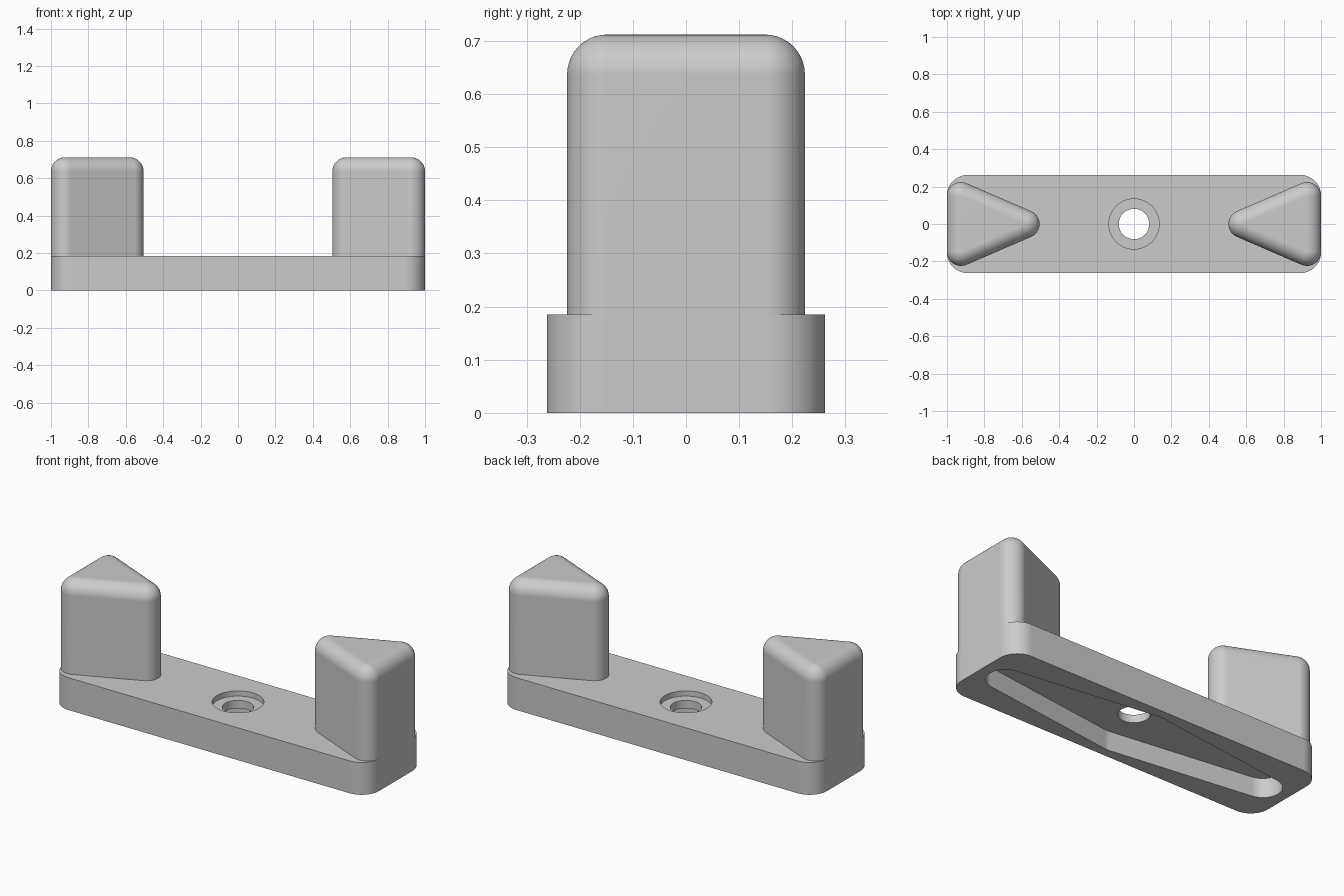
import bpy, bmesh, math
from mathutils import Vector

cube = bpy.data.objects.get("Cube")
if cube:
    bpy.data.objects.remove(cube, do_unlink=True)

GREY = (0.6, 0.6, 0.6, 1)
grey = bpy.data.materials.new("plain grey")
grey.use_nodes = True
grey.diffuse_color = GREY
grey.node_tree.nodes["Principled BSDF"].inputs["Base Color"].default_value = GREY


def outline(centres, r, steps=12):
    """Rounded convex outline around counter-clockwise corner centres."""
    pts, n = [], len(centres)
    for i, c in enumerate(centres):
        c = Vector(c)
        into = c - Vector(centres[i - 1])
        out = Vector(centres[(i + 1) % n]) - c
        start = math.atan2(-into.x, into.y)
        turn = (math.atan2(-out.x, out.y) - start) % math.tau
        for k in range(steps + 1):
            a = start + turn * k / steps
            pts.append((c.x + r * math.cos(a), c.y + r * math.sin(a)))
    return pts


def loft(name, centres, levels):
    """Stack rounded outlines, given as (radius, height), into a solid."""
    bm = bmesh.new()
    rings = [[bm.verts.new((x, y, z)) for x, y in outline(centres, r)]
             for r, z in levels]
    n = len(rings[0])
    for low, high in zip(rings, rings[1:]):
        for i in range(n):
            j = (i + 1) % n
            bm.faces.new((low[i], low[j], high[j], high[i]))
    bm.faces.new(rings[0][::-1])
    bm.faces.new(rings[-1])
    bmesh.ops.remove_doubles(bm, verts=bm.verts, dist=1e-5)
    bmesh.ops.recalc_face_normals(bm, faces=bm.faces)
    mesh = bpy.data.meshes.new(name)
    bm.to_mesh(mesh)
    bm.free()
    mesh.materials.append(grey)
    ob = bpy.data.objects.new(name, mesh)
    bpy.context.collection.objects.link(ob)
    return ob


def activate(ob):
    bpy.ops.object.select_all(action='DESELECT')
    ob.select_set(True)
    bpy.context.view_layer.objects.active = ob


def cut(target, cutter):
    mod = target.modifiers.new("cut", 'BOOLEAN')
    mod.operation = 'DIFFERENCE'
    mod.solver = 'EXACT'
    mod.object = cutter
    activate(target)
    bpy.ops.object.modifier_apply(modifier=mod.name)
    bpy.data.objects.remove(cutter, do_unlink=True)


def finish(ob):
    activate(ob)
    bpy.ops.object.shade_smooth_by_angle(angle=math.radians(30))
    mod = ob.modifiers.new("even shading", 'WEIGHTED_NORMAL')
    mod.keep_sharp = True


def disc(r):
    """Four tiny-spaced centres that round out to a circle of radius r."""
    e = 0.001
    return [(e, -e), (e, e), (-e, e), (-e, -e)]


# Base bar with rounded corners
TOP = 0.185
X, Y, R = 0.89, 0.152, 0.11
bar = loft("base_bar", [(X, -Y), (X, Y), (-X, Y), (-X, -Y)], [(R, 0), (R, TOP)])

# Tapered recess underneath, screw hole and its counterbore
recess = [(0.84, 0), (0, 0.11), (-0.84, 0), (0, -0.11)]
cut(bar, loft("recess_cutter", recess, [(0.1, -0.1), (0.1, 0.11)]))
cut(bar, loft("hole_cutter", disc(0.08), [(0.08, 0.05), (0.08, 0.3)]))
cut(bar, loft("counterbore_cutter", disc(0.133), [(0.133, TOP - 0.03), (0.133, 0.3)]))
finish(bar)

# Triangular end pegs with rounded corners and a rounded top edge
PR, SHOULDER = 0.075, 0.637
levels = [(PR, TOP)]
for k in range(11):
    a = math.pi / 2 * k / 10
    levels.append((PR * math.cos(a), SHOULDER + PR * math.sin(a)))
for name, s in (("left_peg", 1), ("right_peg", -1)):
    corners = [(s * 0.925, -s * 0.149), (s * 0.925, s * 0.149), (s * 0.58, 0)]
    finish(loft(name, corners, levels))
